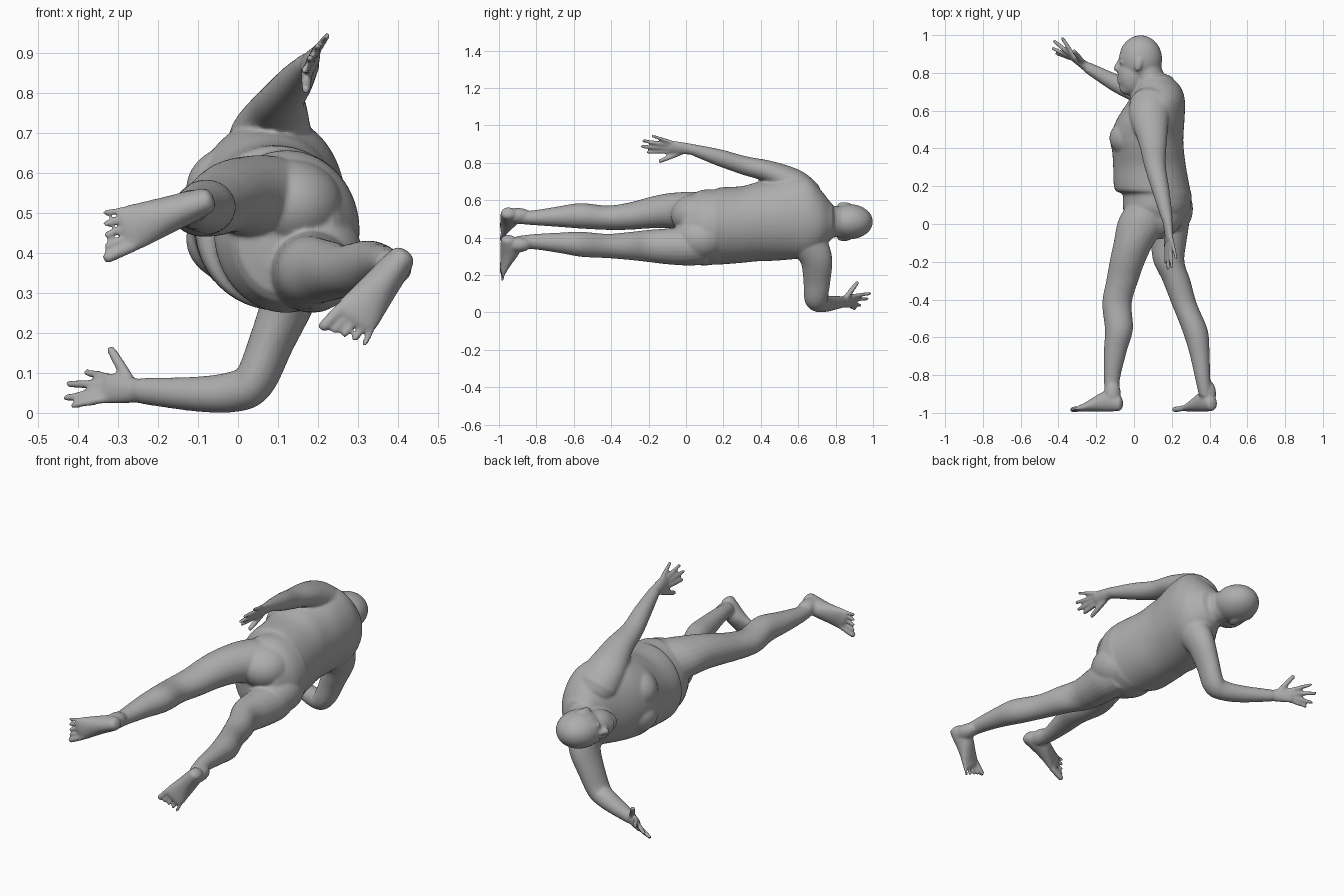
import bpy, bmesh, math
from mathutils import Vector, Matrix

if "Cube" in bpy.data.objects:
    bpy.data.objects.remove(bpy.data.objects["Cube"])

skin = bpy.data.materials.new("grey_skin")
skin.use_nodes = True
GREY = (0.42, 0.42, 0.42, 1)
skin.diffuse_color = GREY
skin.node_tree.nodes["Principled BSDF"].inputs["Base Color"].default_value = GREY

bm = bmesh.new()


def spline(rows, steps=5):
    """Catmull-Rom interpolation of rows of numbers."""
    pts = [rows[0]] + list(rows) + [rows[-1]]
    out = []
    for a, b, c, d in zip(pts, pts[1:], pts[2:], pts[3:]):
        for k in range(steps):
            t = k / steps
            out.append([q + 0.5 * t * (r - p + t * (2 * p - 5 * q + 4 * r - s + t * (3 * (q - r) + s - p)))
                        for p, q, r, s in zip(a, b, c, d)])
    return out + [list(rows[-1])]


def loft(rows, ref=(1, 0, 0), axis=None, cap=0.9, n=24):
    """Closed tube through rows (x, y, z, half_u, half_v); u follows ref."""
    rows = [list(r) if len(r) == 5 else list(r) + [r[3]] for r in rows]
    rows = spline(rows)
    pos = [Vector(r[:3]) for r in rows]
    rings = []
    for i, r in enumerate(rows):
        t = Vector(axis) if axis else pos[min(i + 1, len(pos) - 1)] - pos[max(i - 1, 0)]
        rings.append((pos[i], t.normalized(), r[3], r[4]))

    def rounded(ring, sign):
        p, t, a, b = ring
        m = min(a, b) * cap * sign
        return [(p + t * m * math.sin(w), t, a * math.cos(w), b * math.cos(w)) for w in (0.5, 0.95, 1.3)]
    rings = rounded(rings[0], -1)[::-1] + rings + rounded(rings[-1], 1)
    loops = []
    for p, t, a, b in rings:
        u = Vector(ref)
        u = (u - t * u.dot(t)).normalized()
        v = t.cross(u)
        loops.append([bm.verts.new(p + u * a * math.cos(2 * math.pi * k / n) + v * b * math.sin(2 * math.pi * k / n))
                      for k in range(n)])
    faces = [bm.faces.new(loops[0][::-1]), bm.faces.new(loops[-1])]
    for lo, hi in zip(loops, loops[1:]):
        for k in range(n):
            j = (k + 1) % n
            faces.append(bm.faces.new((lo[k], lo[j], hi[j], hi[k])))
    bmesh.ops.recalc_face_normals(bm, faces=faces)


def ball(c, r, tilt=0):
    """Ellipsoid, optionally tilted about z."""
    m = Matrix.Translation(c) @ Matrix.Rotation(tilt, 4, 'Z') @ Matrix.Diagonal((*r, 1))
    bmesh.ops.create_icosphere(bm, subdivisions=4, radius=1, matrix=m)


def hand(wrist, palm, across, half, fingers):
    """Flat palm plus fingers given as (base, tip, radius)."""
    w, p = Vector(wrist), Vector(palm)
    loft([(*w, 0.029, 0.026), (*w.lerp(p, 0.5), half * 0.9, 0.022), (*p, half, 0.016)], ref=across, cap=0.5)
    for base, tip, r in fingers:
        a, b = Vector(base), Vector(tip)
        loft([(*a, r * 1.15), (*a.lerp(b, 0.5), r * 1.1), (*a.lerp(b, 0.95), r * 0.9)], ref=(0.3, 0.5, 0.8), n=12)


def foot(heel, tip, medial):
    """Foot in the x-z plane from the back of the heel to the toe tips."""
    h, t = Vector((heel[0], 0, heel[1])), Vector((tip[0], 0, tip[1]))
    d, size = (t - h).normalized(), (t - h).length
    side = d.cross(Vector((0, 1, 0))) * medial
    rows = []
    for f, y, high, wide in ((0.09, -0.950, 0.040, 0.033), (0.22, -0.937, 0.056, 0.040),
                             (0.38, -0.941, 0.052, 0.045), (0.56, -0.957, 0.036, 0.052),
                             (0.70, -0.971, 0.023, 0.058), (0.77, -0.975, 0.018, 0.056)):
        p = h + d * f * size
        rows.append((p.x, y, p.z, high, wide))
    loft(rows, ref=(0, 1, 0), axis=d, cap=0.6)
    ankle = h + d * 0.21 * size
    ball((ankle.x, -0.90, ankle.z), (0.044, 0.075, 0.041))
    # toes, the big one on the medial side
    for k in range(5):
        r = 0.016 if k == 0 else 0.0105 - 0.0005 * k
        a = h + d * 0.76 * size + side * (0.043 - 0.0235 * k)
        b = h + d * size * (0.98 - 0.025 * k) + side * (0.049 - 0.027 * k)
        loft([(a.x, -0.976, a.z, r), (b.x, -0.982, b.z, r * 0.95)], ref=(0, 1, 0), n=12)


UP = (0, 1, 0)

# torso, with the belly folding over the hips
loft([(0.12, 0.0, 0.445, 0.14, 0.17), (0.12, 0.08, 0.452, 0.178, 0.201), (0.122, 0.155, 0.457, 0.182, 0.201),
      (0.097, 0.185, 0.462, 0.20, 0.206), (0.083, 0.30, 0.470, 0.193, 0.205), (0.075, 0.38, 0.485, 0.190, 0.212),
      (0.068, 0.45, 0.495, 0.193, 0.22), (0.087, 0.55, 0.512, 0.18, 0.23), (0.12, 0.65, 0.51, 0.15, 0.215),
      (0.13, 0.72, 0.495, 0.12, 0.16), (0.115, 0.77, 0.487, 0.092, 0.105)], axis=UP, cap=0.3, n=48)
for z in (0.435, 0.56):
    ball((0.013, 0.455, z), (0.143, 0.11, 0.115))           # chest
ball((0.182, 0.08, 0.395), (0.130, 0.145, 0.120))           # right buttock
ball((0.130, 0.06, 0.52), (0.132, 0.140, 0.115))            # left buttock

# neck and head
loft([(0.12, 0.68, 0.487, 0.10, 0.115), (0.085, 0.77, 0.485, 0.078, 0.088), (0.055, 0.85, 0.485, 0.08, 0.08)])
ball((0.035, 0.872, 0.485), (0.114, 0.127, 0.094))          # skull
ball((-0.008, 0.785, 0.485), (0.078, 0.108, 0.074))         # jaw
ball((-0.035, 0.722, 0.485), (0.042, 0.040, 0.045))         # chin
ball((-0.052, 0.880, 0.485), (0.028, 0.018, 0.058))         # brow
loft([(-0.068, 0.875, 0.485, 0.012), (-0.086, 0.835, 0.485, 0.016), (-0.090, 0.822, 0.485, 0.018)],
     ref=(0, 0, 1))                                         # nose
for y in (0.772, 0.752):
    ball((-0.075, y, 0.485), (0.015, 0.010, 0.028))         # lips
for s in (-1, 1):
    ball((-0.063, 0.857, 0.485 + s * 0.036), (0.014, 0.012, 0.018))          # eyes
    ball((0.025, 0.845, 0.485 + s * 0.092), (0.020, 0.037, 0.012), -0.25)    # ears

# left leg, striding forward
loft([(0.095, 0.11, 0.525, 0.125, 0.115), (0.055, 0.02, 0.54, 0.138, 0.105), (0.0, -0.10, 0.543, 0.108, 0.093),
      (-0.035, -0.20, 0.532, 0.094, 0.083), (-0.062, -0.30, 0.515, 0.085, 0.073), (-0.09, -0.42, 0.506, 0.078, 0.065),
      (-0.080, -0.56, 0.516, 0.074, 0.068), (-0.10, -0.68, 0.512, 0.060, 0.055),
      (-0.117, -0.82, 0.506, 0.043, 0.039), (-0.115, -0.91, 0.508, 0.036, 0.034)], axis=UP, cap=0.7)
foot((-0.052, 0.54), (-0.348, 0.433), 1)

# right leg, trailing back
loft([(0.17, 0.11, 0.375, 0.11, 0.118), (0.185, 0.02, 0.358, 0.108, 0.108), (0.183, -0.10, 0.353, 0.094, 0.096),
      (0.185, -0.20, 0.355, 0.082, 0.086), (0.225, -0.30, 0.355, 0.074, 0.075), (0.265, -0.42, 0.355, 0.067, 0.065),
      (0.322, -0.56, 0.364, 0.068, 0.067), (0.346, -0.68, 0.372, 0.054, 0.054), (0.364, -0.82, 0.378, 0.040, 0.040),
      (0.378, -0.91, 0.372, 0.034, 0.034)], axis=UP, cap=0.7)
foot((0.428, 0.41), (0.250, 0.182), -1)

# left arm, swept back along the body
loft([(0.095, 0.63, 0.62, 0.12, 0.10), (0.083, 0.57, 0.685, 0.108, 0.086), (0.098, 0.45, 0.750, 0.078, 0.060),
      (0.112, 0.31, 0.786, 0.057, 0.050), (0.144, 0.17, 0.83, 0.045, 0.044), (0.175, 0.03, 0.872, 0.030, 0.029)])
hand((0.176, 0.035, 0.872), (0.187, -0.085, 0.885), (0.35, 0, 1), 0.037, [
    ((0.176, -0.08, 0.860), (0.166, -0.210, 0.857), 0.0105),
    ((0.183, -0.09, 0.878), (0.180, -0.242, 0.888), 0.011),
    ((0.190, -0.09, 0.896), (0.200, -0.235, 0.918), 0.0105),
    ((0.199, -0.08, 0.910), (0.224, -0.185, 0.945), 0.0095),
    ((0.172, -0.02, 0.858), (0.170, -0.145, 0.806), 0.013)])

# right arm, bent at the elbow and reaching forward
loft([(0.14, 0.65, 0.38, 0.10, 0.085), (0.128, 0.695, 0.29, 0.088, 0.068), (0.085, 0.70, 0.18, 0.074, 0.056),
      (0.04, 0.695, 0.078, 0.064, 0.052), (-0.01, 0.708, 0.053, 0.053, 0.051), (-0.10, 0.748, 0.047, 0.046, 0.044),
      (-0.24, 0.825, 0.055, 0.030, 0.033)], ref=(0.3, 1, 0.2))
hand((-0.24, 0.825, 0.055), (-0.327, 0.885, 0.061), (0, 0.25, 1), 0.039, [
    ((-0.322, 0.895, 0.088), (-0.382, 0.988, 0.102), 0.0105),
    ((-0.330, 0.892, 0.070), (-0.427, 0.972, 0.073), 0.011),
    ((-0.332, 0.885, 0.052), (-0.435, 0.932, 0.037), 0.0105),
    ((-0.326, 0.874, 0.036), (-0.418, 0.904, 0.018), 0.0095),
    ((-0.270, 0.855, 0.078), (-0.320, 0.918, 0.162), 0.013)])

# one continuous skin over all the forms
mesh = bpy.data.meshes.new("body")
bm.to_mesh(mesh)
bm.free()
mesh.materials.append(skin)
body = bpy.data.objects.new("body", mesh)
bpy.context.collection.objects.link(body)
fuse = body.modifiers.new("fuse", 'REMESH')
fuse.mode = 'VOXEL'
fuse.voxel_size = 0.0065
fuse.use_smooth_shade = True
soften = body.modifiers.new("soften", 'SMOOTH')
soften.factor = 0.5
soften.iterations = 7
